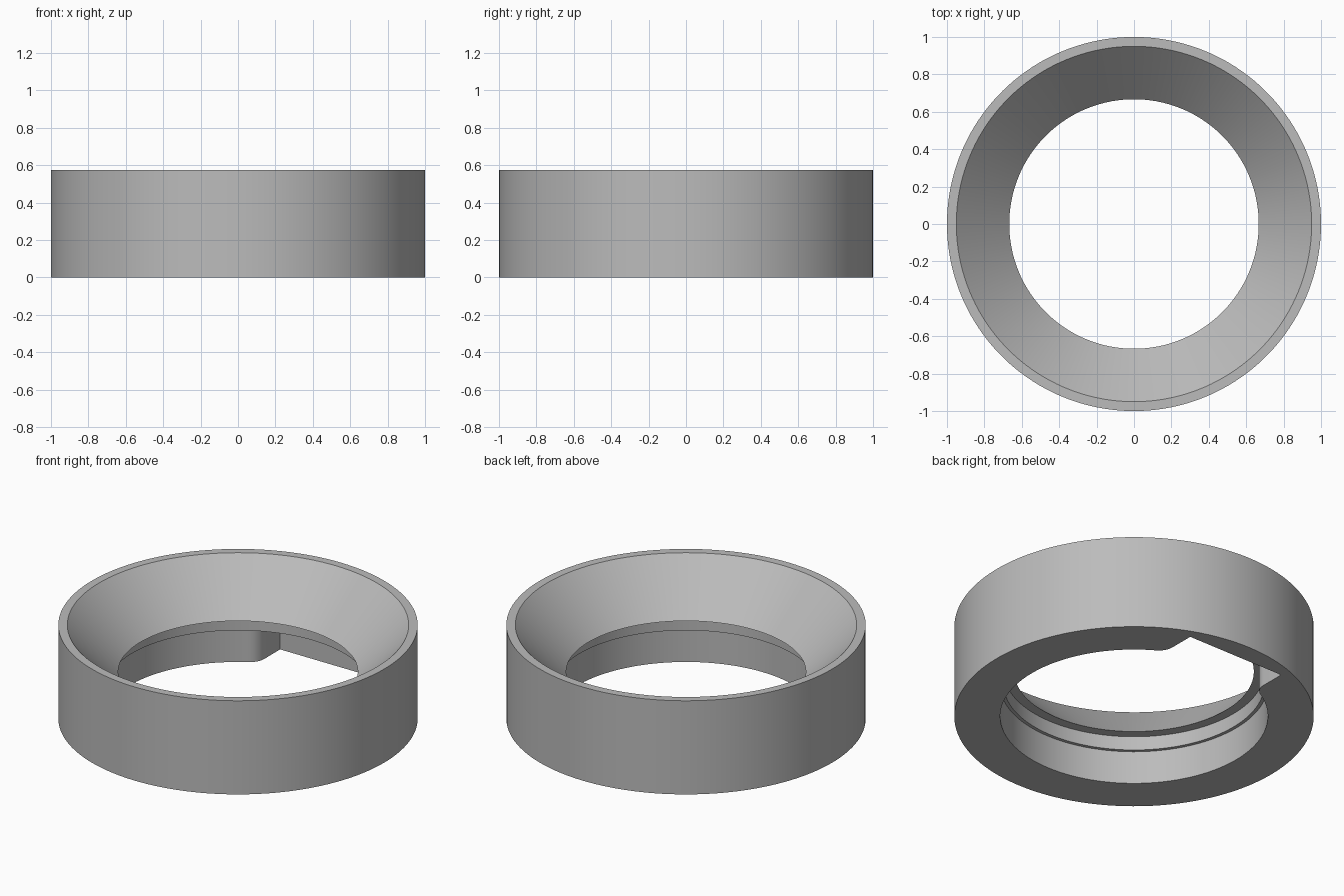
import bpy, bmesh
from math import pi, sin, cos, atan2, hypot, sqrt, radians

if "Cube" in bpy.data.objects:
    bpy.data.objects.remove(bpy.data.objects["Cube"], do_unlink=True)

OUTER, RIM, LIP, SEAT, BORE = 1.0, 0.95, 0.667, 0.725, 0.745
TOP, LIP_Z, LEDGE_Z = 0.575, 0.288, 0.203
SLOT_X, SLOT_Y, FILLET = 0.33, 0.88, 0.1


def bore_outline():
    """Bore circle with a flat-backed slot at the back, its mouth corners rounded."""
    cx = SLOT_X + FILLET
    cy = sqrt((BORE + FILLET) ** 2 - cx ** 2)
    join = atan2(cy, cx)
    half = []
    # bore arc from the front centre round to the rounded corner
    n = 64
    for i in range(n + 1):
        a = -pi / 2 + (join + pi / 2) * i / n
        half.append((BORE * cos(a), BORE * sin(a)))
    # rounded corner, turning into the slot side
    n = 8
    for i in range(1, n + 1):
        a = (join + pi) + (pi - (join + pi)) * i / n
        half.append((cx + FILLET * cos(a), cy + FILLET * sin(a)))
    # slot side, then flat back to the centre line
    half += [(SLOT_X, (cy + SLOT_Y) / 2), (SLOT_X, SLOT_Y)]
    n = 8
    corner = atan2(SLOT_X, SLOT_Y)
    for i in range(1, n + 1):
        t = corner * (1 - i / n)
        half.append((SLOT_Y * sin(t) / cos(t), SLOT_Y))
    mirrored = [(-x, y) for x, y in half[-2:0:-1]]
    return half + mirrored


outline = bore_outline()


def circle(r):
    return [(r * x / hypot(x, y), r * y / hypot(x, y)) for x, y in outline]


# Cross-section loops, from the outer foot over the rim and down the inside
sections = [
    (circle(OUTER), 0), (circle(OUTER), TOP), (circle(RIM), TOP),
    (circle(LIP), LIP_Z), (circle(SEAT), LIP_Z), (circle(SEAT), LEDGE_Z),
    (outline, LEDGE_Z), (outline, 0),
]

bm = bmesh.new()
loops = [[bm.verts.new((x, y, z)) for x, y in pts] for pts, z in sections]
count = len(outline)
for k, low in enumerate(loops):
    high = loops[(k + 1) % len(loops)]
    for i in range(count):
        j = (i + 1) % count
        bm.faces.new((low[i], low[j], high[j], high[i]))
bmesh.ops.recalc_face_normals(bm, faces=bm.faces)
mesh = bpy.data.meshes.new("funnel_ring")
bm.to_mesh(mesh)
bm.free()

ring = bpy.data.objects.new("funnel_ring", mesh)
bpy.context.collection.objects.link(ring)

# Single plain grey
grey = bpy.data.materials.new("plain_grey")
grey.use_nodes = True
colour = (0.5, 0.5, 0.5, 1)
grey.diffuse_color = colour
grey.node_tree.nodes["Principled BSDF"].inputs["Base Color"].default_value = colour
mesh.materials.append(grey)

bpy.context.view_layer.objects.active = ring
ring.select_set(True)
bpy.ops.object.shade_smooth_by_angle(angle=radians(30))
